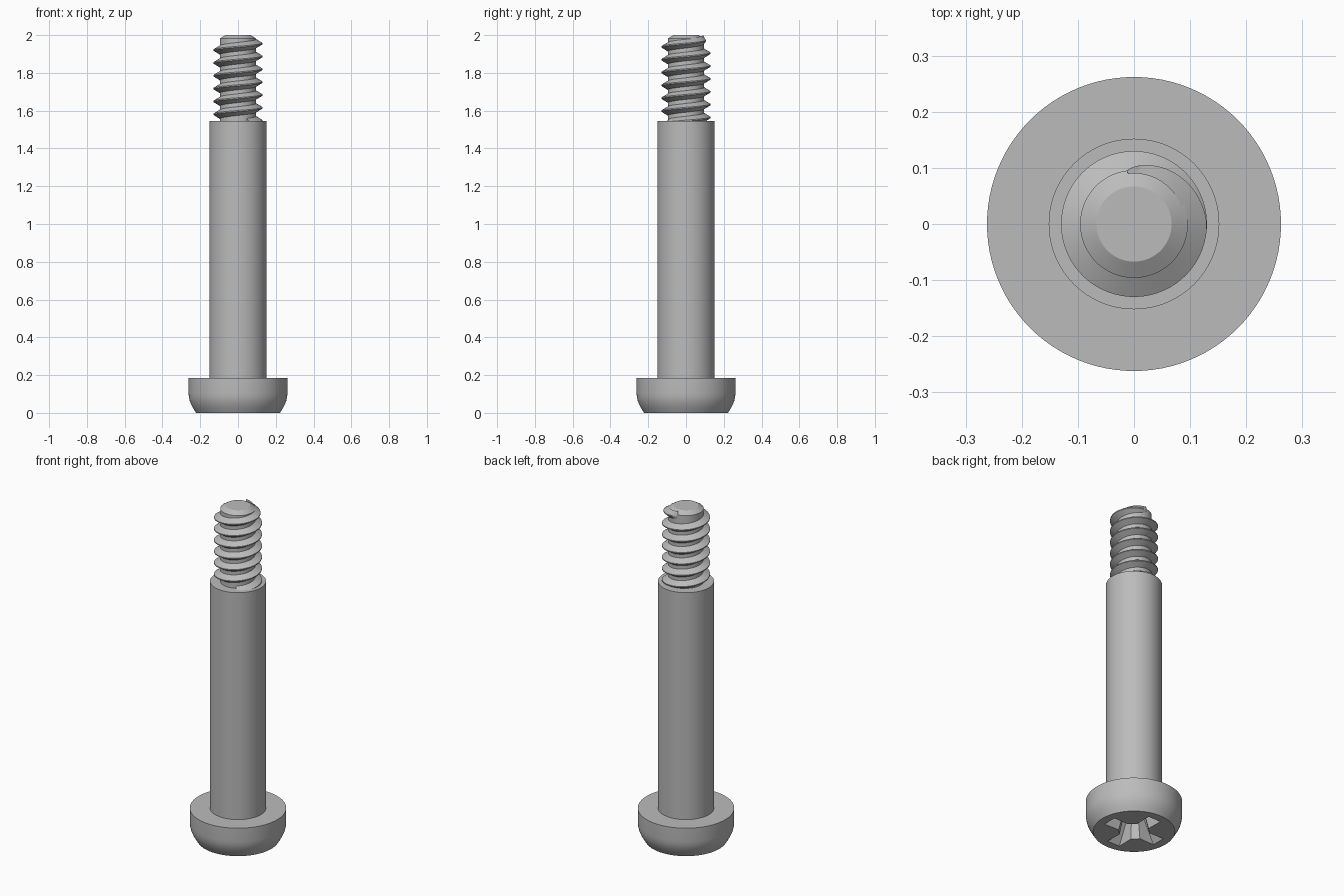
import bpy
import bmesh
from math import sin, cos, pi, radians

cube = bpy.data.objects.get("Cube")
if cube:
    bpy.data.objects.remove(cube)

steel = bpy.data.materials.new("grey steel")
steel.use_nodes = True
GREY = (0.5, 0.5, 0.5, 1)
steel.diffuse_color = GREY
steel.node_tree.nodes["Principled BSDF"].inputs["Base Color"].default_value = GREY


def loft(name, rings, closed=False):
    """Skin a list of point rings; cap both ends unless the loft closes on the axis."""
    bm = bmesh.new()
    rows = [[bm.verts.new(p) for p in ring] for ring in rings]
    for a, b in zip(rows, rows[1:]):
        n = len(a)
        for i in range(n):
            bm.faces.new((a[i], a[(i + 1) % n], b[(i + 1) % n], b[i]))
    bm.faces.new(rows[0][::-1])
    bm.faces.new(rows[-1])
    bmesh.ops.recalc_face_normals(bm, faces=bm.faces)
    mesh = bpy.data.meshes.new(name)
    bm.to_mesh(mesh)
    bm.free()
    mesh.materials.append(steel)
    obj = bpy.data.objects.new(name, mesh)
    bpy.context.collection.objects.link(obj)
    return obj


def lathe(name, profile, sides=96):
    """Revolve (radius, height) points around z."""
    angles = [2 * pi * i / sides for i in range(sides)]
    return loft(name, [[(r * cos(a), r * sin(a), z) for a in angles] for r, z in profile])


def smooth(obj, angle=30):
    bpy.ops.object.select_all(action='DESELECT')
    obj.select_set(True)
    bpy.context.view_layer.objects.active = obj
    bpy.ops.object.shade_smooth_by_angle(angle=radians(angle))


# Head, shank and threaded core with a chamfered tip
HEAD_R, HEAD_TOP, SHANK_R, SHANK_TOP = 0.262, 0.186, 0.152, 1.546
CORE_R, CREST_R = 0.096, 0.13
rounding = [(0.222, 0), (0.236, 0.022), (0.247, 0.042), (0.255, 0.062), (0.26, 0.083)]
body = lathe("screw_body", rounding + [
    (HEAD_R, 0.105), (HEAD_R, HEAD_TOP), (SHANK_R, HEAD_TOP), (SHANK_R, SHANK_TOP),
    (CORE_R, SHANK_TOP), (CORE_R, 1.982), (0.067, 2)])

# Cross recess: four tapered arms with chamfered inner corners


def cross(z, reach, tip, root, corner):
    arm = [(corner, -root), (reach, -tip), (reach, tip), (corner, root)]
    ring = []
    for k in range(4):
        c, s = cos(k * pi / 2), sin(k * pi / 2)
        ring += [(x * c - y * s, x * s + y * c, z) for x, y in arm]
    return ring


recess = loft("recess_cutter", [
    cross(-0.01, 0.18, 0.043, 0.041, 0.077),
    cross(0.125, 0.09, 0.025, 0.025, 0.05),
    cross(0.15, 0.02, 0.006, 0.006, 0.012)])
recess.hide_render = True
cut = body.modifiers.new("cross recess", 'BOOLEAN')
cut.object = recess
cut.solver = 'EXACT'
bpy.context.view_layer.objects.active = body
bpy.ops.object.modifier_apply(modifier=cut.name)
bpy.data.objects.remove(recess)
smooth(body)

# Right-handed thread, fading into the core over its last quarter turn
PITCH, STEPS = 0.068, 64
END = radians(97)
TURNS = 6.45
rings = []
count = int(TURNS * STEPS)
for i in range(count + 1):
    a = END - 2 * pi * (count - i) / STEPS
    z = 1.955 + PITCH * a / (2 * pi)
    fade = min(1, (count - i) / (STEPS * 0.27))
    crest = CORE_R + 0.001 + (CREST_R - CORE_R - 0.001) * fade ** 0.7
    section = [(CORE_R - 0.006, -0.027), (crest, -0.003), (crest, 0.003), (CORE_R - 0.006, 0.027)]
    rings.append([(r * cos(a), r * sin(a), z + dz) for r, dz in section])
thread = loft("thread", rings)
smooth(thread)
